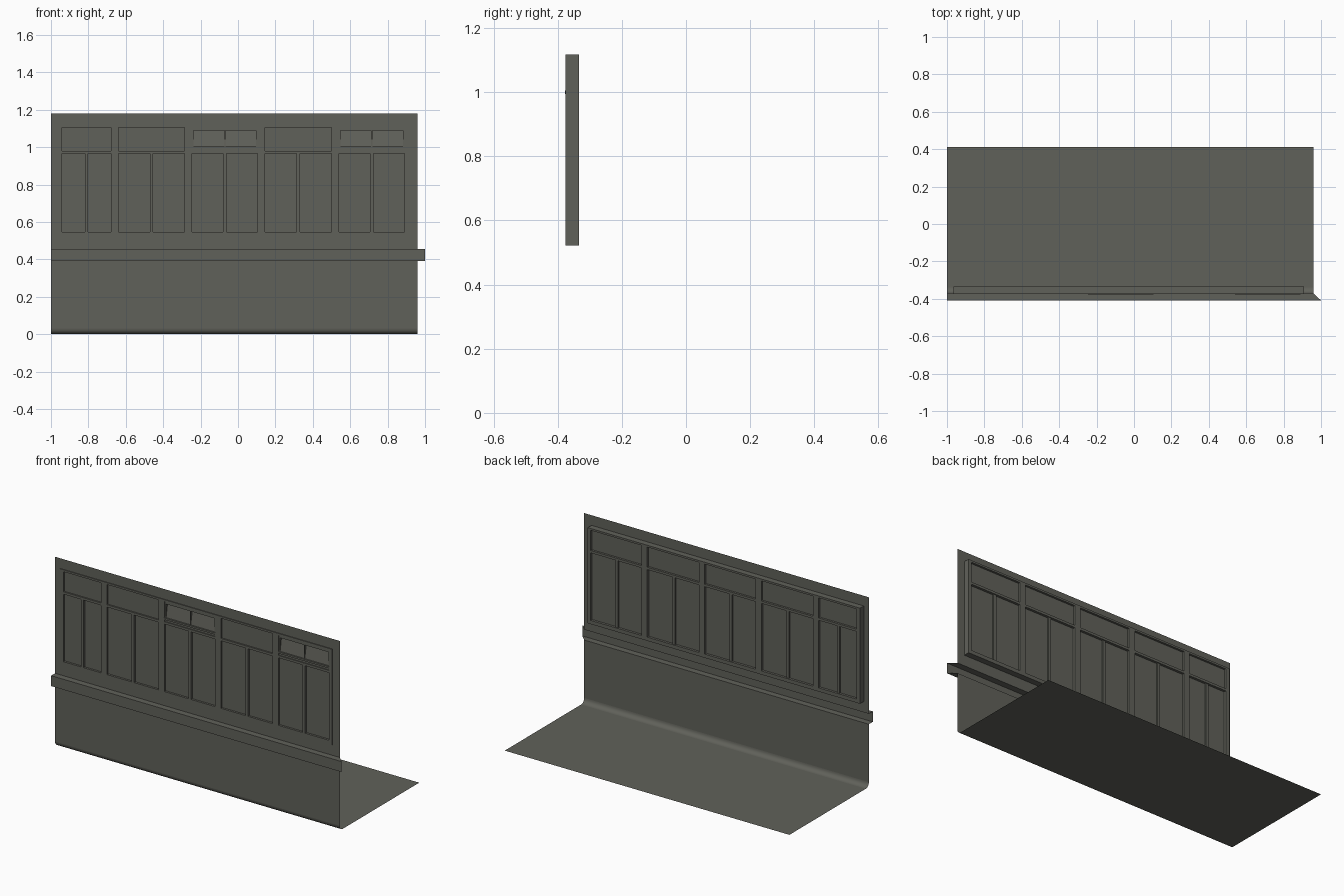
import bpy, bmesh, math

if "Cube" in bpy.data.objects:
    bpy.data.objects.remove(bpy.data.objects["Cube"])

mat = bpy.data.materials.new("dark_olive_grey")
mat.diffuse_color = (0.118, 0.12, 0.102, 1)
mat.use_nodes = True
mat.node_tree.nodes["Principled BSDF"].inputs["Base Color"].default_value = mat.diffuse_color


def finish(name, bm):
    me = bpy.data.meshes.new(name)
    bm.to_mesh(me)
    bm.free()
    me.materials.append(mat)
    ob = bpy.data.objects.new(name, me)
    bpy.context.collection.objects.link(ob)
    return ob


def box(bm, x0, x1, y0, y1, z0, z1):
    v = [bm.verts.new((x, y, z)) for x in (x0, x1) for y in (y0, y1) for z in (z0, z1)]
    for f in ((0, 1, 3, 2), (4, 6, 7, 5), (0, 4, 5, 1), (2, 3, 7, 6), (0, 2, 6, 4), (1, 5, 7, 3)):
        bm.faces.new([v[i] for i in f])


# Floor, curved corner, lower wall, hollow belt and upper wall: one swept sheet
WALL, BELT, R = -0.37, -0.409, 0.03
prof = [(0.411, 0)]
for i in range(7):
    a = math.pi / 2 * i / 6
    prof.append((WALL + R - R * math.sin(a), R - R * math.cos(a)))
prof += [(WALL, 0.39), (BELT, 0.39), (BELT, 0.455), (WALL, 0.455),
         (WALL, 0.522), (WALL, 1.117), (WALL, 1.18)]
xs = [-1, -0.965, 0.91, 0.96]
bm = bmesh.new()
grid = []
for y, z in prof:
    row = []
    for x in xs:
        mitre = 0.04 if (y == BELT and x == xs[-1]) else 0
        row.append(bm.verts.new((x + mitre, y, z)))
    grid.append(row)
for j in range(len(prof) - 1):
    for i in range(3):
        if i == 1 and prof[j][1] == 0.522:
            continue                      # window opening
        f = bm.faces.new((grid[j][i], grid[j][i + 1], grid[j + 1][i + 1], grid[j + 1][i]))
        f.smooth = 1 <= j <= 6            # only the curved corner is smooth
finish("wall_and_floor", bm)

# Window frame
F0, F1 = -0.375, -0.333
cols = [(-0.94, -0.68), (-0.64, -0.285), (-0.245, 0.105), (0.145, 0.5), (0.54, 0.89)]
lower, upper = (0.545, 0.965), (0.98, 1.105)
bm = bmesh.new()
for z0, z1 in ((0.522, lower[0]), (lower[1], upper[0]), (upper[1], 1.117)):
    box(bm, -0.965, 0.91, F0, F1, z0, z1)
edges = [-0.965] + [x for c in cols for x in c] + [0.91]
for x0, x1 in zip(edges[::2], edges[1::2]):
    for z0, z1 in (lower, upper):
        box(bm, x0, x1, F0, F1, z0, z1)
for x0, x1 in cols:
    m = (x0 + x1) / 2
    box(bm, m - 0.009, m + 0.009, F0, F1 - 0.006, *lower)
finish("window_frame", bm)

# Panes
bm = bmesh.new()
for k, (x0, x1) in enumerate(cols):
    m = (x0 + x1) / 2
    box(bm, x0, m - 0.009, -0.362, -0.348, *lower)
    box(bm, m + 0.009, x1, -0.362, -0.348, *lower)
    box(bm, x0, x1, -0.352 if k in (2, 4) else -0.366, -0.346, *upper)
finish("window_panes", bm)

# Vents with a pair of tilted flaps in two of the upper panes
for k in (2, 4):
    x0, x1 = cols[k]
    m = (x0 + x1) / 2
    bm = bmesh.new()
    a, b, z0, z1 = x0 + 0.008, x1 - 0.008, 1.005, 1.09
    y0, y1 = -0.37, -0.352
    box(bm, x0, x1, y0, y1, upper[0], 0.994)
    box(bm, x0, x1, -0.378, y1, 0.994, z0)     # sill
    box(bm, x0, x1, y0, y1, z1, upper[1])
    for s, e in ((x0, a), (m - 0.003, m + 0.003), (b, x1)):
        box(bm, s, e, y0, y1, z0, z1)
    finish("vent_frame", bm)
    bm = bmesh.new()
    for s, e in ((a, m - 0.003), (m + 0.003, b)):
        bm.faces.new([bm.verts.new(p) for p in (
            (s, -0.368, z0), (e, -0.368, z0), (e, -0.354, z1), (s, -0.354, z1))])
    finish("vent_flaps", bm)
